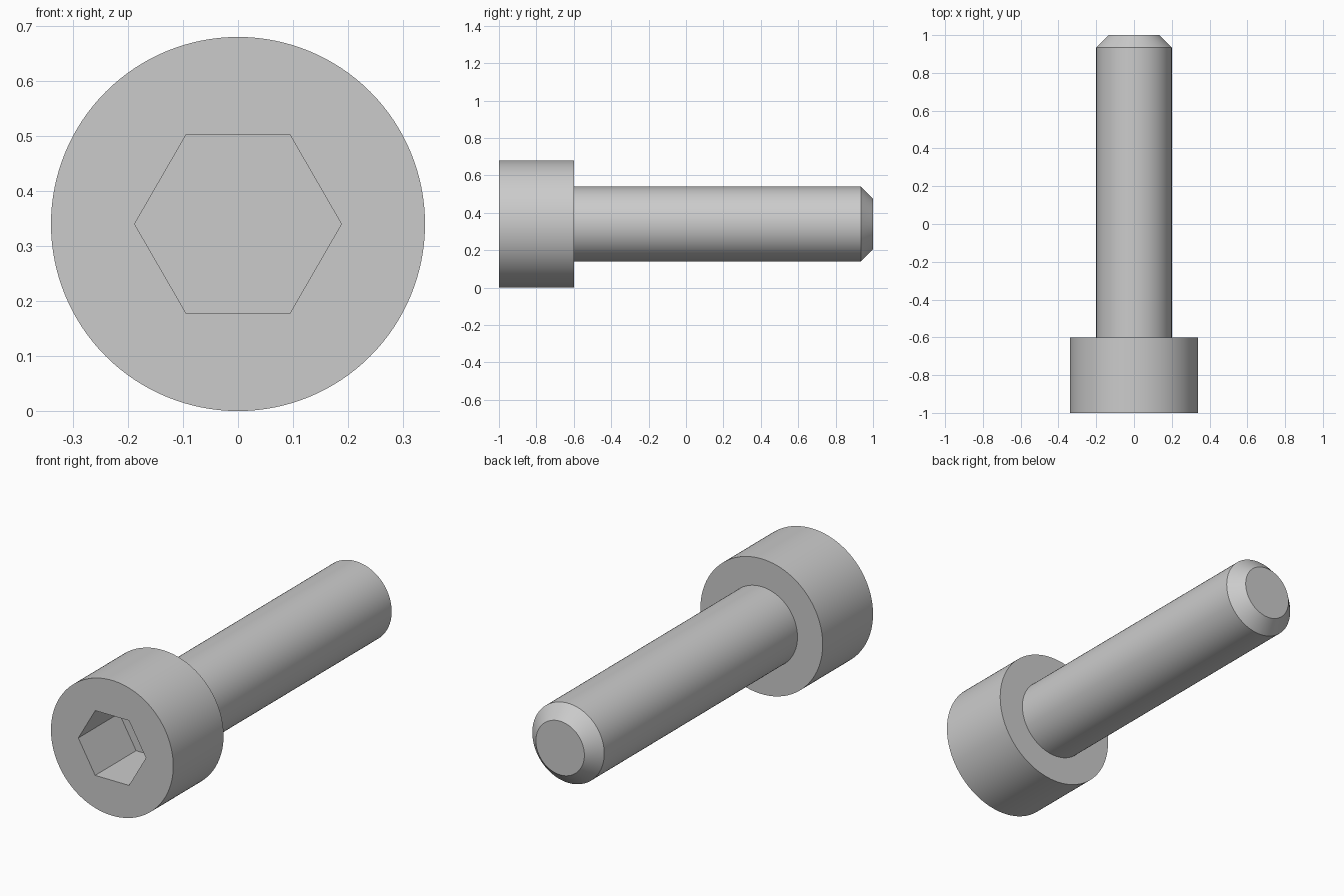
import bpy
import bmesh
import math
from mathutils import Matrix

AXIS_Z = 0.34      # height of the screw axis
SEGMENTS = 128

if "Cube" in bpy.data.objects:
    bpy.data.objects.remove(bpy.data.objects["Cube"], do_unlink=True)

steel = bpy.data.materials.new("grey steel")
steel.use_nodes = True
GREY = (0.6, 0.6, 0.6, 1)
steel.diffuse_color = GREY
steel.node_tree.nodes["Principled BSDF"].inputs["Base Color"].default_value = GREY


def turned(name, profile, sides):
    """Solid turned about the y axis from (y, radius) stations, capped at both ends."""
    bm = bmesh.new()
    rings = []
    for y, radius in profile:
        angles = [2 * math.pi * i / sides for i in range(sides)]
        rings.append([bm.verts.new((radius * math.cos(a), y, radius * math.sin(a)))
                      for a in angles])
    for near, far in zip(rings, rings[1:]):
        for i in range(sides):
            j = (i + 1) % sides
            bm.faces.new((near[i], near[j], far[j], far[i]))
    bm.faces.new(rings[0])
    bm.faces.new(rings[-1])
    bmesh.ops.recalc_face_normals(bm, faces=bm.faces)
    bm.transform(Matrix.Translation((0, 0, AXIS_Z)))
    mesh = bpy.data.meshes.new(name)
    bm.to_mesh(mesh)
    bm.free()
    mesh.materials.append(steel)
    obj = bpy.data.objects.new(name, mesh)
    bpy.context.collection.objects.link(obj)
    return obj


def select_only(obj):
    bpy.ops.object.select_all(action='DESELECT')
    obj.select_set(True)
    bpy.context.view_layer.objects.active = obj


# Cylindrical head and chamfered shank
head = turned("head", [(-1, 0.34), (-0.6, 0.34)], SEGMENTS)
shank = turned("shank", [(-0.63, 0.2), (0.935, 0.2), (1, 0.135)], SEGMENTS)

# Hexagonal drive socket cut into the head
cutter = turned("socket_cutter", [(-1.1, 0.188), (-0.675, 0.188)], 6)
socket = head.modifiers.new("socket", 'BOOLEAN')
socket.operation = 'DIFFERENCE'
socket.solver = 'EXACT'
socket.object = cutter
select_only(head)
bpy.ops.object.modifier_apply(modifier=socket.name)
bpy.data.objects.remove(cutter, do_unlink=True)

# Smooth round walls with crisp rims
for part in (head, shank):
    select_only(part)
    bpy.ops.object.shade_smooth_by_angle(angle=math.radians(30))
